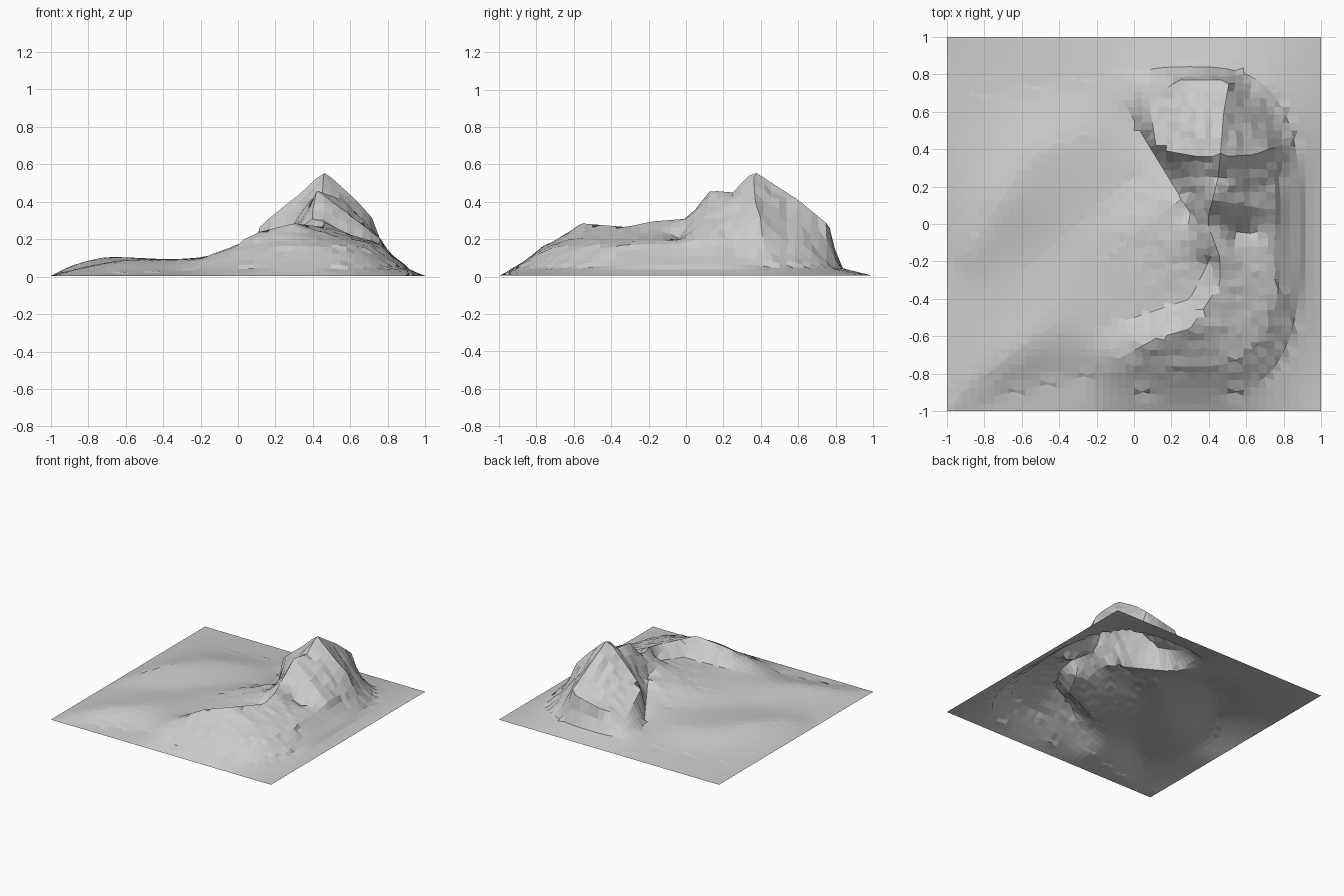
import bpy, bmesh, random
from math import sin, cos, radians
from mathutils import Vector

if "Cube" in bpy.data.objects:
    bpy.data.objects.remove(bpy.data.objects["Cube"])

random.seed(4)
N = 48                      # grid cells per side
STEP = 2.0 / N
SUMMIT = Vector((.46, .36, .565))


def ring(deg, scale, h):
    """Point on a rounded-square contour round the mountain."""
    c, s = cos(radians(deg)), sin(radians(deg))
    r = scale * (abs(c) ** 3 + abs(s) ** 3) ** (-1 / 3)
    return (.3 + .59 * r * c, -.04 + .88 * r * s, h)


# Feature lines of the landscape: points are (x, y, height)
lines = [
    # main crest, from the south-west tail round the bowl to the summit
    [(-.12, -.74, .13), (.12, -.61, .24), (.3, -.56, .285), (.46, -.32, .265),
     (.46, -.18, .295), (.39, .01, .31), (.42, .13, .46), (.45, .25, .45), SUMMIT],
    # west cliff top
    [(.08, .66, .14), (.12, .4, .275), (.34, .36, .45), SUMMIT],
    # north buttress and the rim above the north cliff
    [SUMMIT, (.48, .6, .41), (.51, .77, .27)],
    [(.08, .66, .14), (.24, .77, .21), (.51, .77, .27)],
    # east spurs
    [SUMMIT, (.64, .37, .4), (.72, .4, .31)],
    [(.42, .13, .46), (.7, .08, .25)],
    # east gully
    [(.53, -.04, .21), (.62, -.05, .18)],
    # west cliff foot
    [(-.06, .66, .04), (.06, .45, .07), (.3, .06, .2)],
    # outer slope and foot of the mountain
    [ring(a, .82, .17) for a in range(-102, 32, 6)],
    [ring(a, 1, .045) for a in range(-114, 118, 6)],
    # bowl floor
    [(.4, -.2, .19), (.3, -.4, .17), (-.15, -.55, .1)],
    # rounded rib below the bowl
    [(.25, .13, .2), (-.2, -.2, .1)],
    # low southern ridge and its foot
    [(-.94, -.92, .03), (-.6, -.66, .1), (-.3, -.45, .095)],
    [(-.8, -.93, .01), (-.25, -.81, .025)],
    # low western plateau and hollow
    [(-.88, -.15, .075), (-.7, .15, .115), (-.5, .4, .1), (-.2, .5, .085)],
    [(-.6, -.25, .06), (0, .25, .09)],
    # north-west lowland
    [(-.88, .68, .02), (-.1, .8, .03)],
]

# Pin grid points onto the feature lines
z = [[0.005] * (N + 1) for _ in range(N + 1)]
pos, best = {}, {}
for line in lines:
    for a, b in zip(line, line[1:]):
        a, b = Vector(a), Vector(b)
        count = max(2, int((b - a).length / STEP * 6))
        for k in range(count + 1):
            p = a.lerp(b, k / count)
            key = (round((p.x + 1) / STEP), round((p.y + 1) / STEP))
            d = (p.xy - Vector((key[0] * STEP - 1, key[1] * STEP - 1))).length
            if d < best.get(key, 9):
                best[key], pos[key] = d, p
for (i, j), p in pos.items():
    z[i][j] = p.z


def relax(cells, passes, rate):
    for _ in range(passes):
        for i, j in cells:
            avg = (z[i - 1][j] + z[i + 1][j] + z[i][j - 1] + z[i][j + 1]) / 4
            z[i][j] += rate * (avg - z[i][j])


# Relax the land between the lines, then soften the lowland and outer slopes
inner = [(i, j) for i in range(1, N) for j in range(1, N)]
relax([c for c in inner if c not in pos], 200, 1.7)
relax([(i, j) for i, j in inner if z[i][j] < .2 and (i < N * .5 or j < N * .25 or i > N * .83)], 4, .6)

# Build the sheet, with rocky roughness growing with height
bm = bmesh.new()
grid = []
for i in range(N + 1):
    row = []
    for j in range(N + 1):
        p = pos.get((i, j))
        x, y = (p.x, p.y) if p else (i * STEP - 1, j * STEP - 1)
        h = z[i][j]
        if not p and h > .12:
            h += random.uniform(-.035, .035) * (h - .1)
            x += random.uniform(-.008, .008)
            y += random.uniform(-.008, .008)
        row.append(bm.verts.new((x, y, h)))
    grid.append(row)
for i in range(N):
    for j in range(N):
        bm.faces.new((grid[i][j], grid[i + 1][j], grid[i + 1][j + 1], grid[i][j + 1]))
mesh = bpy.data.meshes.new("mountain_terrain")
bm.to_mesh(mesh)
bm.free()
terrain = bpy.data.objects.new("mountain_terrain", mesh)
bpy.context.collection.objects.link(terrain)
